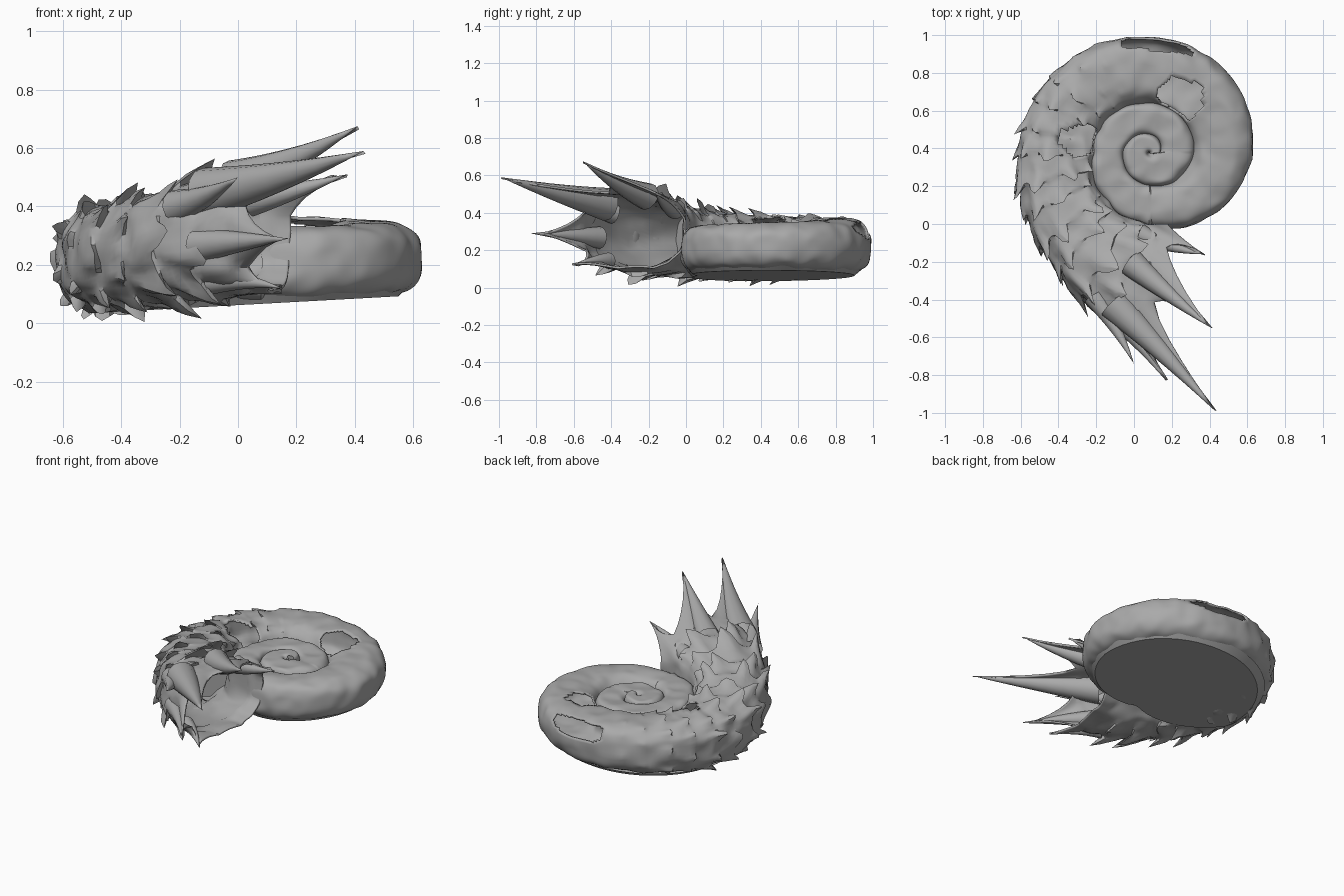
import bpy, bmesh, math
from mathutils import Vector, noise

if "Cube" in bpy.data.objects:
    bpy.data.objects.remove(bpy.data.objects["Cube"])

shell_grey = bpy.data.materials.new("shell_grey")
shell_grey.use_nodes = True
GREY = (0.4, 0.4, 0.4, 1)
shell_grey.diffuse_color = GREY
shell_grey.node_tree.nodes["Principled BSDF"].inputs["Base Color"].default_value = GREY

CX, CY = 0.08, 0.38
SIDES, STEP, START, END, RIB = 72, 2, -720, 270, 13
# Growth of the shell by turning angle: outer radius, bottom and top
RADIUS = [(-720, .06), (-540, .14), (-450, .18), (-360, .24), (-270, .265), (-180, .3),
          (-90, .395), (0, .55), (45, .59), (90, .61), (180, .69), (225, .76), (270, .94)]
BOTTOM = [(-720, .1), (-90, .08), (0, .1), (90, .075), (180, .045), (225, .06), (270, .1)]
TOP = [(-720, .33), (-360, .315), (-90, .325), (0, .345), (90, .37), (180, .38),
       (225, .42), (270, .52)]


def interp(keys, a):
    for (a0, v0), (a1, v1) in zip(keys, keys[1:]):
        if a <= a1:
            return v0 + (v1 - v0) * (a - a0) / (a1 - a0)
    return keys[-1][1]


def clamp(v):
    return max(0.0, min(1.0, v))


def power(v, p):
    return math.copysign(abs(v) ** p, v)


def spine(a, phi):
    """Height of the thorny scallops that rise along each rib."""
    rib, rise = math.floor(a / RIB), (a / RIB) % 1
    lobe = 0.5 + 0.5 * math.cos(math.radians(9 * phi) + 2.4 * rib)
    vary = 0.9 + 0.7 * noise.noise(Vector((rib * 1.7, phi / 25, 3)))
    side = clamp((math.cos(math.radians(phi - 25)) + 0.65) * 3)
    grow = 0.015 + 0.105 * clamp((a - 130) / 110)
    fade = clamp((a - 95) / 40) * clamp((END - a) / 6)
    return grow * fade * side * vary * rise ** 2 * (0.12 + lobe ** 3)


def surface(a, phi, thorns=True, size=1.0):
    """Point on the whorl at turning angle a and section angle phi (degrees)."""
    c, s = math.cos(math.radians(phi)), math.sin(math.radians(phi))
    outer = interp(RADIUS, a)
    inner = interp(RADIUS, a - 360) - 0.01 if a > -360 else 0.004
    low, high = interp(BOTTOM, a), interp(TOP, a)
    square = 0.74 if a > -90 else 0.45
    lift = spine(a, phi) if thorns else 0
    r = (outer + inner) / 2 + size * (outer - inner) / 2 * power(c, square) + lift * c * 0.8
    z = (low + high) / 2 + size * (high - low) / 2 * power(s, square) + lift * s * 0.8
    # the mouth leans so its inner lip reaches further forward
    t = math.radians(a - 7 * c * clamp((a - 230) / 40)) + lift * 0.9 / max(r, 0.05)
    p = Vector((CX + r * math.cos(t), CY + r * math.sin(t), max(z, 0.012)))
    rough = 0.009 + 0.008 * clamp((a - 100) / 100)
    return p + rough * noise.noise_vector(p * 12)


def finish(bm, name, angle=35):
    mesh = bpy.data.meshes.new(name)
    bm.to_mesh(mesh)
    bm.free()
    ob = bpy.data.objects.new(name, mesh)
    bpy.context.collection.objects.link(ob)
    mesh.materials.append(shell_grey)
    bpy.ops.object.select_all(action='DESELECT')
    ob.select_set(True)
    bpy.context.view_layer.objects.active = ob
    bpy.ops.object.shade_smooth_by_angle(angle=math.radians(angle))
    return ob


# Broken openings: turning angle, section angle and their half sizes
HOLES = [(60, 123, 23, 37), (170, 130, 14, 38), (86, 33, 20, 26)]


def broken(a, phi):
    wobble = 0.3 * noise.noise(Vector((a / 9, phi / 20, 0)))
    return any(((a - h[0]) / h[2]) ** 2 + ((phi - h[1]) / h[3]) ** 2 < 1 + wobble
               for h in HOLES)


# Lip spikes: section angle, tip, horn radius
LIP = [(45, (.43, -.99, .59), .09), (95, (.41, -.55, .675), .075),
       (145, (.375, -.16, .51), .055), (-5, (.17, -.83, .29), .06),
       (-50, (.15, -.61, .12), .045)]

# Coiled shell with the lip drawn out towards the spikes
bm = bmesh.new()
rows = []
for a in range(START, END + 1, STEP):
    rows.append([bm.verts.new(surface(a, 360 * j / SIDES)) for j in range(SIDES)])
rim = [v.co.copy() for v in rows[-1]]
WEB = 6
for k in range(1, WEB + 1):
    row = []
    forward = Vector((0.05, 0, 0)) * k / WEB
    for j, p in enumerate(rim):
        q = p + forward
        for phi, tip, _ in LIP:
            d = abs((360 * j / SIDES - phi + 180) % 360 - 180)
            if d < 27:
                w = (1 - d / 27) ** 1.5
                q = p.lerp(Vector(tip), w * k / WEB) + forward * (1 - w)
        row.append(bm.verts.new(q))
    rows.append(row)
for k in range(len(rows) - 1):
    for j in range(SIDES):
        if not broken(START + STEP * (k + 0.5), 360 * (j + 0.5) / SIDES):
            n = (j + 1) % SIDES
            bm.faces.new((rows[k][j], rows[k + 1][j], rows[k + 1][n], rows[k][n]))
bm.faces.new(rows[0])
shell = finish(bm, "coiled_shell")
wall = shell.modifiers.new("wall", 'SOLIDIFY')
wall.thickness = 0.012
wall.offset = -1

# Smooth lining of the mouth, closed at its inner end
bm = bmesh.new()
last = None
for a in range(216, END, 6):
    ring = [bm.verts.new(surface(a, 360 * j / SIDES, False, 0.93)) for j in range(SIDES)]
    if last:
        for j in range(SIDES):
            n = (j + 1) % SIDES
            bm.faces.new((last[j], last[n], ring[n], ring[j]))
    else:
        bm.faces.new(ring)
    last = ring
finish(bm, "mouth_lining")


def horn(bm, base, tip, radius, bow, sides=12, rings=7):
    """Curved tapering spike."""
    axis = tip - base
    turn = axis.to_track_quat('Z', 'Y')
    last = None
    for k in range(rings):
        t = k / rings
        mid = base + axis * t + bow * t * (1 - t)
        r = radius * (1 - t) ** 0.95
        ring = []
        for i in range(sides):
            b = math.tau * i / sides
            ring.append(bm.verts.new(mid + turn @ Vector((r * math.cos(b), r * math.sin(b), 0))))
        if last:
            for i in range(sides):
                n = (i + 1) % sides
                bm.faces.new((last[i], last[n], ring[n], ring[i]))
        last = ring
    end = bm.verts.new(tip)
    for i in range(sides):
        bm.faces.new((last[i], last[(i + 1) % sides], end))


# Large horns around the mouth, and a shorter one behind the longest
bm = bmesh.new()
for a, phi, tip, radius in [(END - 9, *spike) for spike in LIP] + [(252, 32, (0, -.74, .5), .06)]:
    near, far = surface(a, phi, False), surface(a, phi + 180, False)
    horn(bm, near.lerp(far, 0.05), Vector(tip), radius, (near - far).normalized() * -0.06)
finish(bm, "mouth_horns", 50)

# Flat underside plate with a sloping edge
bm = bmesh.new()
low, high = [], []
for a in range(-90, 270, 6):
    r = min(interp(RADIUS, a) * 0.85, 0.6 - 0.28 * clamp((a - 190) / 70))
    t = math.radians(a)
    for ring, reach, lift in ((low, r, 0), (high, r * 1.08, 0.035)):
        x, y = CX + reach * math.cos(t), CY + reach * math.sin(t)
        ring.append(bm.verts.new((x, y, 0.062 + 0.055 * x + lift)))
bm.faces.new(low[::-1])
for i in range(len(low)):
    n = (i + 1) % len(low)
    bm.faces.new((low[i], low[n], high[n], high[i]))
finish(bm, "underside_plate", 25)
